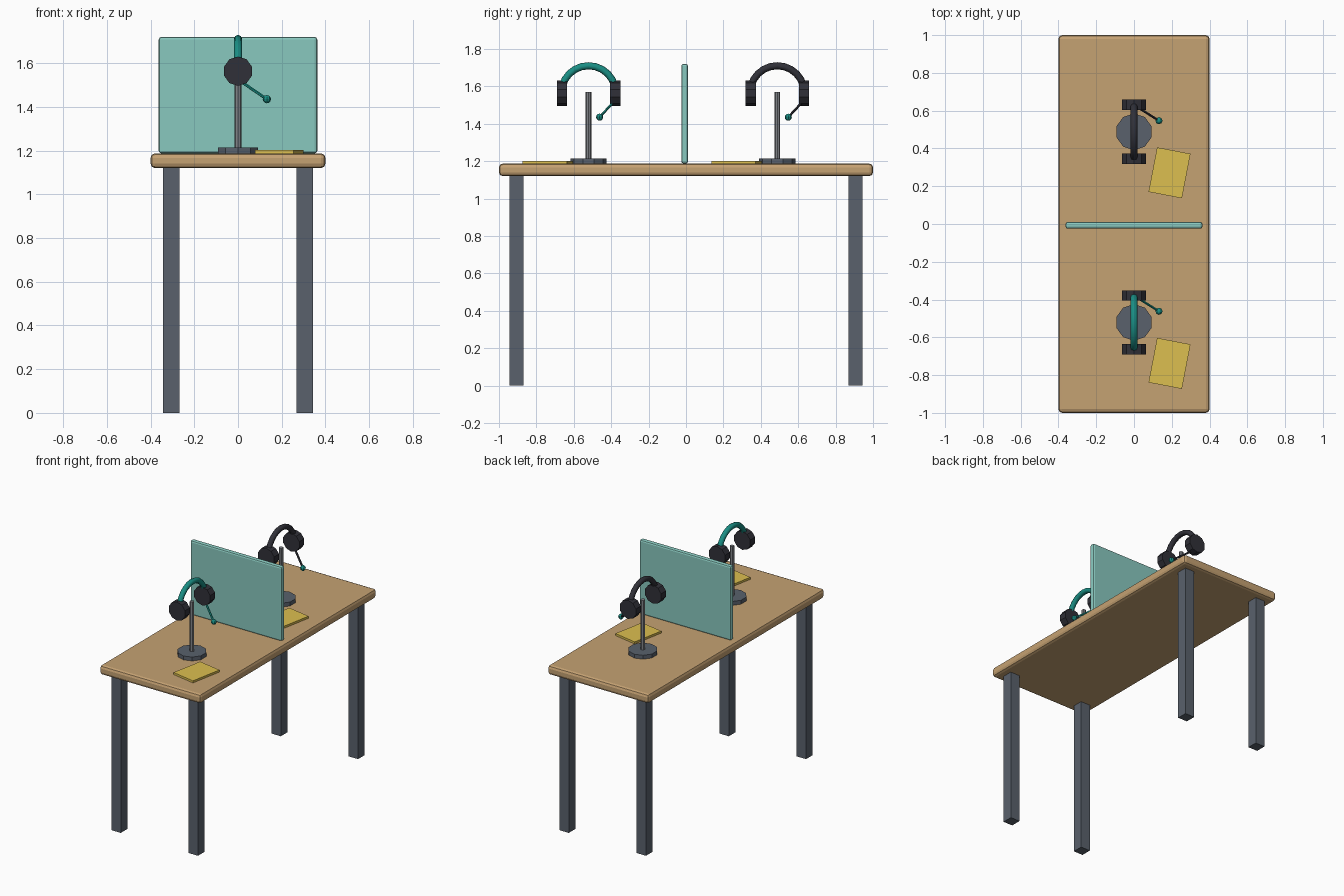
import bpy, math
from mathutils import Vector, Matrix

if "Cube" in bpy.data.objects:
    bpy.data.objects.remove(bpy.data.objects["Cube"])


def material(name, rgb):
    m = bpy.data.materials.new(name)
    m.diffuse_color = (*rgb, 1)
    m.use_nodes = True
    m.node_tree.nodes["Principled BSDF"].inputs["Base Color"].default_value = m.diffuse_color
    return m


WOOD = material("wood", (0.56, 0.36, 0.17))
STEEL = material("dark_steel", (0.10, 0.12, 0.15))
POLE = material("pole_grey", (0.22, 0.23, 0.25))
BLACK = material("black", (0.03, 0.03, 0.04))
TEAL = material("teal", (0.01, 0.27, 0.23))
GLASS = material("pale_teal", (0.25, 0.58, 0.52))
YELLOW = material("yellow", (0.72, 0.52, 0.08))

TOP = 1.187  # height of the table surface


def finish(name, mat):
    ob = bpy.context.object
    ob.name = name
    ob.data.materials.append(mat)
    return ob


def box(name, centre, size, mat, bevel=0, turn=0):
    bpy.ops.mesh.primitive_cube_add(size=1)
    ob = finish(name, mat)
    ob.data.transform(Matrix.Diagonal((*size, 1)))
    ob.location = centre
    ob.rotation_euler.z = turn
    if bevel:
        b = ob.modifiers.new("bevel", 'BEVEL')
        b.width, b.segments = bevel, 2
    return ob


def rod(name, a, b, radius, sides, mat):
    a, b = Vector(a), Vector(b)
    d = b - a
    bpy.ops.mesh.primitive_cylinder_add(vertices=sides, radius=radius, depth=d.length, location=(a + b) / 2)
    ob = finish(name, mat)
    ob.rotation_euler = d.to_track_quat('Z', 'Y').to_euler()
    return ob


def arch(name, y, z, radius, thick, mat, steps=12):
    curve = bpy.data.curves.new(name, 'CURVE')
    curve.dimensions = '3D'
    curve.bevel_depth = thick
    curve.bevel_resolution = 2
    curve.use_fill_caps = True
    s = curve.splines.new('POLY')
    s.points.add(steps)
    for i, p in enumerate(s.points):
        t = math.pi * i / steps
        p.co = (0, y + radius * math.cos(t), z + radius * math.sin(t), 1)
    curve.materials.append(mat)
    ob = bpy.data.objects.new(name, curve)
    bpy.context.collection.objects.link(ob)
    return ob


# Table
box("table_top", (0, 0, (TOP + 1.12) / 2), (0.8, 2.0, TOP - 1.12), WOOD, 0.02)
for sx, side in ((-1, "left"), (1, "right")):
    for sy, end in ((-1, "front"), (1, "back")):
        box(f"{end}_{side}_leg", (sx * 0.306, sy * 0.906, 0.56), (0.075, 0.075, 1.12), STEEL)

# Divider screen
box("divider_screen", (0, -0.007, (TOP + 1.72) / 2), (0.725, 0.036, 1.72 - TOP), GLASS, 0.012)

# Headset stations
for tag, y, band in (("front", -0.521, TEAL), ("back", 0.488, BLACK)):
    rod(f"{tag}_stand_base", (0, y, TOP), (0, y, 1.215), 0.097, 10, STEEL)
    rod(f"{tag}_stand_pole", (0, y, 1.21), (0, y, 1.57), 0.015, 8, POLE)
    # Headset: band, two ear cups, microphone
    arch(f"{tag}_headband", y, 1.565, 0.145, 0.019, band)
    for s, n in ((-1, "front"), (1, "back")):
        rod(f"{tag}_headset_{n}_ear_cup", (0, y + s * 0.115, 1.563), (0, y + s * 0.17, 1.563), 0.067, 10, BLACK)
    tip = (0.132, y + 0.059, 1.435)
    rod(f"{tag}_microphone_arm", (0, y + 0.142, 1.525), tip, 0.007, 6, band)
    bpy.ops.mesh.primitive_uv_sphere_add(segments=8, ring_count=6, radius=0.019, location=tip)
    finish(f"{tag}_microphone_tip", TEAL)
    # Notepad
    box(f"{tag}_notepad", (0.188, y - 0.217, TOP + 0.0075), (0.18, 0.24, 0.015), YELLOW, turn=-0.19)
